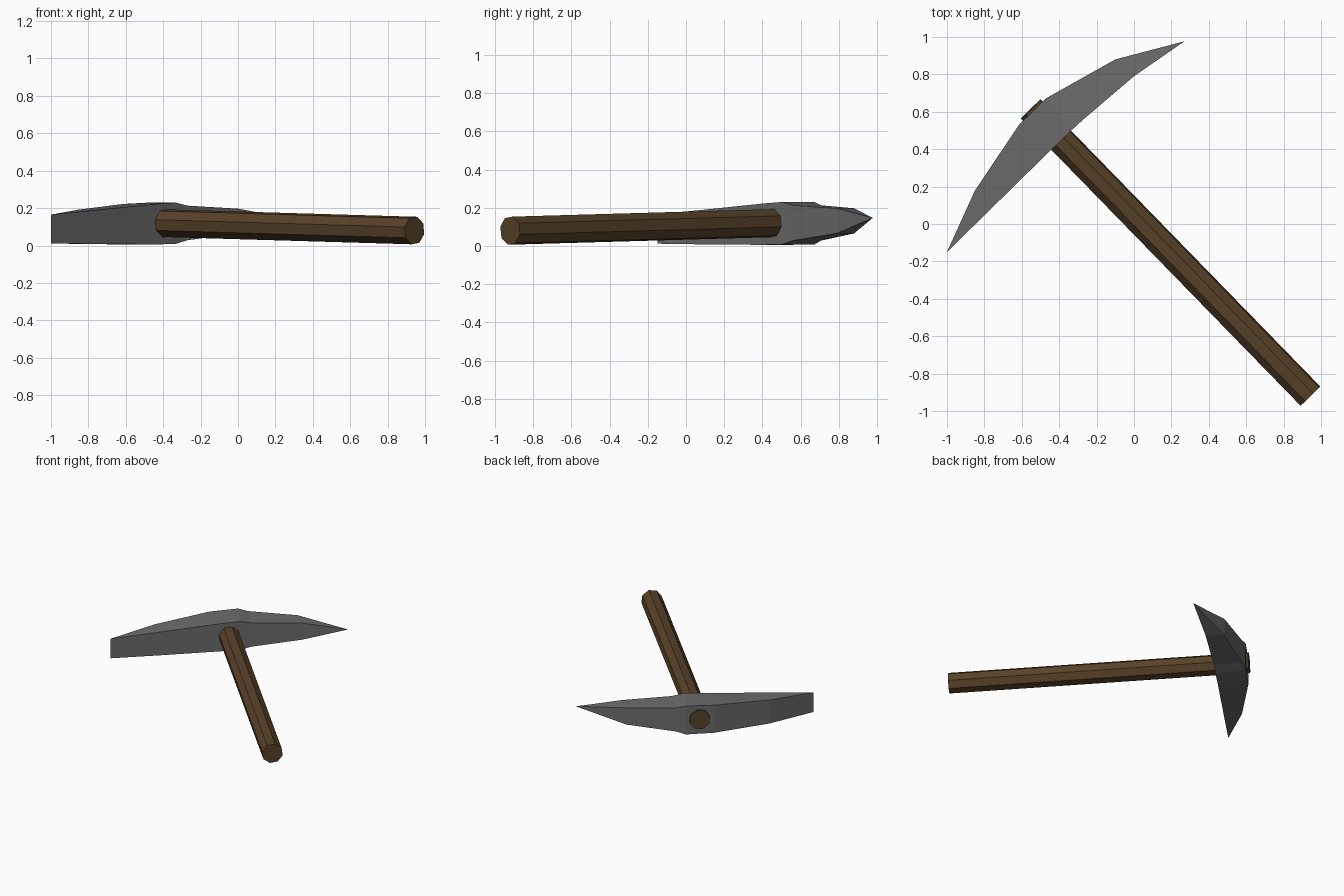
import bpy, bmesh, math
from mathutils import Vector, Matrix

if "Cube" in bpy.data.objects:
    bpy.data.objects.remove(bpy.data.objects["Cube"])


def material(name, color):
    m = bpy.data.materials.new(name)
    m.diffuse_color = color
    m.use_nodes = True
    m.node_tree.nodes["Principled BSDF"].inputs["Base Color"].default_value = m.diffuse_color
    return m


def finish(name, bm, mat):
    bmesh.ops.remove_doubles(bm, verts=bm.verts, dist=0.0005)
    bmesh.ops.recalc_face_normals(bm, faces=bm.faces)
    me = bpy.data.meshes.new(name)
    bm.to_mesh(me)
    bm.free()
    me.materials.append(mat)
    ob = bpy.data.objects.new(name, me)
    bpy.context.collection.objects.link(ob)
    return ob


# Handle: eight-sided shaft, slightly tilted, poking through the head
start, end = Vector((0.943, -0.92, 0.08)), Vector((-0.552, 0.615, 0.124))
axis = (end - start).normalized()
side = axis.cross(Vector((0, 0, 1))).normalized()
up = side.cross(axis)
frame = Matrix((side, up, axis)).transposed().to_4x4()
bm = bmesh.new()
bmesh.ops.create_cone(
    bm, cap_ends=True, segments=8, radius1=0.076, radius2=0.076,
    depth=(end - start).length,
    matrix=Matrix.Translation((start + end) / 2) @ frame
    @ Matrix.Rotation(math.radians(22.5 + 8), 4, 'Z'))
finish("handle", bm, material("wood", (0.1, 0.055, 0.022, 1)))

# Head: four-cornered sections from chisel edge to point
# (outer x, y), (inner x, y), bottom z, top z
sections = [
    ((-1.0, -0.15), (-1.0, -0.15), 0.012, 0.165),
    ((-0.85, 0.18), (-0.73, 0.115), 0.008, 0.192),
    ((-0.615, 0.53), (-0.44, 0.40), 0.006, 0.222),
    ((-0.47, 0.672), (-0.335, 0.50), 0.008, 0.23),
    ((-0.41, 0.706), (-0.27, 0.56), 0.028, 0.213),
    ((-0.10, 0.88), (0.0, 0.79), 0.066, 0.197),
    ((0.27, 0.977), (0.27, 0.977), 0.147, 0.147),
]
bm = bmesh.new()
rings = [[bm.verts.new((*p, z)) for p, z in ((o, lo), (o, hi), (i, hi), (i, lo))]
         for o, i, lo, hi in sections]
for a, b in zip(rings, rings[1:]):
    for k in range(4):
        n = (k + 1) % 4
        bm.faces.new((a[k], a[n], b[n], b[k]))
finish("pick_head", bm, material("iron", (0.15, 0.15, 0.15, 1)))
